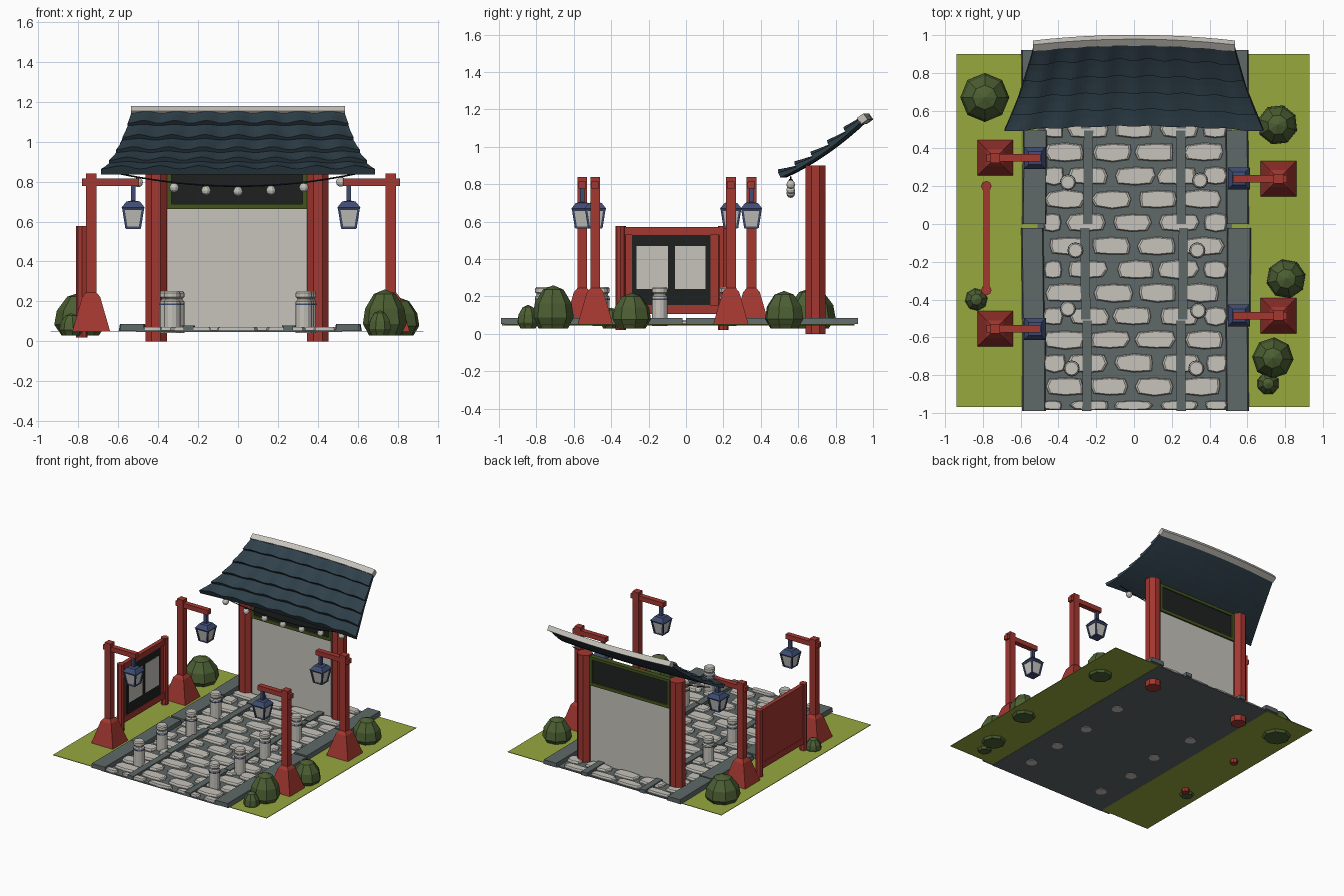
import bpy, bmesh, math, random
from mathutils import Vector

if "Cube" in bpy.data.objects:
    bpy.data.objects.remove(bpy.data.objects["Cube"])

random.seed(4)


def srgb(h):
    c = [int(h[i:i + 2], 16) / 255 for i in (0, 2, 4)]
    return [x / 12.92 if x < 0.04045 else ((x + 0.055) / 1.055) ** 2.4 for x in c] + [1]


MATS = {}
for mat_name, code in dict(red="A33730", grass="97A83E", blue="3F4C72", grey="5F6868", stone="C6C3BB",
                           slate="2F404A", leaf="4C5F33", black="1F2121", olive="43541F").items():
    MATS[mat_name] = bpy.data.materials.new(mat_name)
    MATS[mat_name].diffuse_color = srgb(code)


def make(name, mat, lofts):
    """One object from a list of lofts; each loft is a list of rings of points."""
    bm = bmesh.new()
    for rings in lofts:
        vs = [[bm.verts.new(p) for p in r] for r in rings]
        n = len(vs[0])
        for a, b in zip(vs, vs[1:]):
            for i in range(n):
                bm.faces.new((a[i], a[(i + 1) % n], b[(i + 1) % n], b[i]))
        bm.faces.new(vs[0][::-1])
        bm.faces.new(vs[-1])
    bmesh.ops.remove_doubles(bm, verts=bm.verts, dist=1e-5)
    bmesh.ops.recalc_face_normals(bm, faces=bm.faces)
    me = bpy.data.meshes.new(name)
    bm.to_mesh(me)
    bm.free()
    me.materials.append(MATS[mat])
    ob = bpy.data.objects.new(name, me)
    bpy.context.collection.objects.link(ob)
    return ob


def rect(cx, cy, z, hx, hy):
    return [(cx - hx, cy - hy, z), (cx + hx, cy - hy, z), (cx + hx, cy + hy, z), (cx - hx, cy + hy, z)]


def box(x0, x1, y0, y1, z0, z1):
    c = ((x0 + x1) / 2, (y0 + y1) / 2)
    return [rect(*c, z, (x1 - x0) / 2, (y1 - y0) / 2) for z in (z0, z1)]


def lathe(cx, cy, n, prof, rot=0.0):
    return [[(cx + r * math.cos(rot + math.tau * i / n), cy + r * math.sin(rot + math.tau * i / n), z)
             for i in range(n)] for r, z in prof]


# Ground: two grass strips and the path bed
make("grass", "grass", [box(-0.94, -0.5, -0.97, 0.9, 0.048, 0.052), box(0.5, 0.93, -0.97, 0.9, 0.048, 0.052)])
make("path_bed", "grey", [box(-0.51, 0.52, -0.985, 0.9, 0.046, 0.056)])

# Paving stones in staggered rows, each an irregular rounded slab
stones = []
for row in range(16):
    cy = -0.985 + 0.124 * row
    for col in range(-3, 4):
        cx = 0.24 * col + (0.12 if row % 2 else 0) + random.uniform(-0.012, 0.012)
        x0, x1 = max(cx - 0.108, -0.48), min(cx + 0.108, 0.495)
        y0, y1 = max(cy - 0.051, -0.985), min(cy + 0.051, 0.895)
        if x1 - x0 < 0.05 or y1 - y0 < 0.03:
            continue
        mx, my, hx, hy = (x0 + x1) / 2, (y0 + y1) / 2, (x1 - x0) / 2, (y1 - y0) / 2
        shape = [(-.86, -.8), (0, -1), (.86, -.85), (1, 0), (.86, .85), (0, 1), (-.86, .8), (-1, 0)]
        shape = [(a * random.uniform(.88, 1.03), b * random.uniform(.88, 1.03)) for a, b in shape]
        stones.append([[(mx + a * hx * s, my + b * hy * s, z) for a, b in shape]
                       for s, z in ((1, 0.053), (0.98, 0.066), (0.88, 0.073))])
make("paving_stones", "stone", stones)

# Kerbs and narrow dividing strips, in four slightly uneven lengths
kerbs, strips = [], []
spans = [(-0.99, -0.51), (-0.505, -0.02), (0.0, 0.495), (0.505, 0.92)]
for side in (-1, 1):
    for k, (a, b) in enumerate(spans):
        j = random.uniform(-0.008, 0.008)
        x = side * 0.54 + 0.01 + j
        kerbs.append([[(x - w - j, a, z), (x + w, a, z), (x + w + j, b, z), (x - w, b, z)]
                      for w, z in ((0.062, 0.052), (0.056, 0.086))])
        x = side * 0.252 + 0.002 + j
        strips.append([[(x - 0.025, a, z), (x + 0.025, a, z), (x + 0.025 + j, b, z), (x - 0.025 + j, b, z)]
                       for z in (0.052, 0.08)])
make("kerbs", "grey", kerbs)
make("path_strips", "grey", strips)

# Stone bollards with a blue band
posts = [(-0.35, 0.22), (0.35, 0.23), (-0.31, -0.14), (0.335, -0.14),
         (-0.35, -0.45), (0.34, -0.46), (-0.33, -0.765), (0.33, -0.765)]
body = ((0.041, 0.042), (0.041, 0.2), (0.033, 0.207), (0.033, 0.215), (0.041, 0.222), (0.041, 0.243), (0.034, 0.252))
make("bollards", "stone", [lathe(x, y, 12, body) for x, y in posts])
make("bollard_bands", "blue", [lathe(x, y, 12, ((0.043, 0.182), (0.043, 0.19))) for x, y in posts])

# Lamp posts: flared base, post, arm and hanging lantern
for i, (x, y) in enumerate([(-0.735, -0.555), (-0.735, 0.35), (0.765, -0.485), (0.765, 0.24)]):
    s = 1 if x < 0 else -1
    base = [rect(x, y, z, r, r) for r, z in ((0.095, 0.049), (0.045, 0.222), (0.026, 0.245), (0.026, 0.84))]
    arm = box(min(x - s * 0.045, x + s * 0.24), max(x - s * 0.045, x + s * 0.24), y - 0.02, y + 0.02, 0.778, 0.815)
    make(f"lamp_post_{i}", "red", [base, arm])
    lx = x + s * 0.21
    parts = [[rect(lx, y, z, r, r) for r, z in ((0.052, 0.658), (0.058, 0.67), (0.034, 0.7), (0.012, 0.704), (0.012, 0.78))],
             box(lx - 0.036, lx + 0.036, y - 0.036, y + 0.036, 0.563, 0.574)]
    for a in (-1, 1):
        for b in (-1, 1):
            parts.append([rect(lx + a * r, y + b * r, z, 0.006, 0.006) for r, z in ((0.033, 0.565), (0.049, 0.665))])
    make(f"lantern_frame_{i}", "blue", parts)
    make(f"lantern_glass_{i}", "stone", [[rect(lx, y, z, r, r) for r, z in ((0.034, 0.572), (0.049, 0.664))]])

# Notice board facing the path
make("board_posts", "red", [lathe(-0.782, y, 8, ((0.028, 0.02), (0.028, 0.578))) for y in (-0.35, 0.2)])
make("board_frame", "red", [box(-0.796, -0.776, -0.34, 0.19, 0.105, 0.565),
                            box(-0.798, -0.766, -0.34, 0.19, 0.53, 0.572),
                            box(-0.798, -0.766, -0.34, 0.19, 0.105, 0.155)])
make("board_face", "black", [box(-0.777, -0.77, -0.29, 0.13, 0.155, 0.53)])
make("board_papers", "stone", [box(-0.771, -0.767, -0.265, -0.097, 0.24, 0.47),
                               box(-0.771, -0.767, -0.06, 0.105, 0.24, 0.47)])

# Gate: columns, wall panel, dark header with olive trim
make("gate_columns", "red", [lathe(x, 0.692, 8, ((0.058, 0), (0.058, 0.9)), math.pi / 8) for x in (-0.41, 0.4)])
make("gate_panel", "stone", [box(-0.38, 0.37, 0.685, 0.7, 0.05, 0.67)])
make("gate_header", "black", [box(-0.36, 0.35, 0.682, 0.703, 0.67, 0.88)])
make("gate_header_trim", "olive", [box(-0.36, 0.35, 0.672, 0.712, 0.663, 0.688),
                                   box(-0.36, 0.35, 0.672, 0.712, 0.868, 0.89),
                                   box(-0.36, -0.332, 0.672, 0.712, 0.688, 0.87),
                                   box(0.322, 0.35, 0.672, 0.712, 0.688, 0.87)])

# Roof: curved, flared sheet with five stepped rows of wavy tiles
ROWS, COLS, STEP = 5, 7, 8


def roof_point(u, v, h):
    dz = 0.2 + 0.23 * v
    n = Vector((0, -dz, 0.45)).normalized()
    w = 0.685 - 0.21 * v + 0.055 * v * v
    y = 0.505 + 0.45 * v + 0.03 * (1 - u * u)
    return Vector((u * w, y, 0.835 + 0.2 * v + 0.115 * v * v)) + n * h


rings = []
for k in range(COLS * STEP + 1):
    u = -1 + 2 * k / (COLS * STEP)
    wave = 0.009 * math.cos(math.tau * (k / STEP - 0.5))
    ring = []
    for r in range(ROWS):
        ring += [roof_point(u, (r + t) / ROWS, 0.04 - 0.021 * t + wave * (1 - 0.5 * t)) for t in (0, 0.5, 1)]
    ring += [roof_point(u, 1 - j / 8, 0) for j in range(9)]
    rings.append(ring)
make("tiled_roof", "slate", [rings])

# Pale ridge cap following the bent top edge
rings = []
for k in range(13):
    u = -1 + k / 6
    c = Vector((u * 0.535, 0.942 + 0.03 * (1 - u * u), 1.15))
    a, b = Vector((0, 0.82, 0.57)) * 0.022, Vector((0, -0.57, 0.82)) * 0.02
    rings.append([c - a - b, c + a - b, c + a + b, c - a + b])
make("ridge_cap", "stone", [rings])

# String of bulbs under the eave


def sag(x):
    return 0.777 + 0.06 * (x / 0.58) ** 2


wire = [-0.6 + 0.06 * k for k in range(21)]
make("light_wire", "black", [[[(x, 0.56 + 0.004 * math.cos(t), sag(x) + 0.004 * math.sin(t))
                               for t in (0, 1.57, 3.14, 4.71)] for x in wire]])
bulbs = [-0.5, -0.32, -0.16, 0.0, 0.165, 0.33, 0.515]
ball = [(0.024 * math.sin(math.pi * k / 6), -0.024 * math.cos(math.pi * k / 6)) for k in range(7)]
make("light_bulbs", "stone", [lathe(x, 0.56, 10, [(r, sag(x) - 0.026 + z) for r, z in ball]) for x in bulbs])
make("bulb_caps", "black", [lathe(x, 0.56, 8, ((0.012, sag(x) - 0.008), (0.01, sag(x) + 0.003))) for x in bulbs])

# Faceted bushes: x, y, radius, top height
for i, (x, y, r, top) in enumerate([(-0.79, 0.67, 0.13, 0.245), (0.76, 0.525, 0.107, 0.23), (0.805, -0.29, 0.105, 0.22),
                                    (0.735, -0.71, 0.11, 0.26), (0.71, -0.845, 0.06, 0.155), (-0.835, -0.4, 0.06, 0.14)]):
    h = top - 0.03
    prof = [(0.72, 0), (1, 0.25), (0.9, 0.58), (0.5, 0.9), (0, 1)]
    make(f"bush_{i}", "leaf", [lathe(x, y, 8, [(r * a, 0.03 + h * b) for a, b in prof], i * 0.5)])

for m in bpy.data.materials:
    if m.users and not m.is_grease_pencil:
        m.use_nodes = True
        m.node_tree.nodes["Principled BSDF"].inputs["Base Color"].default_value = m.diffuse_color
